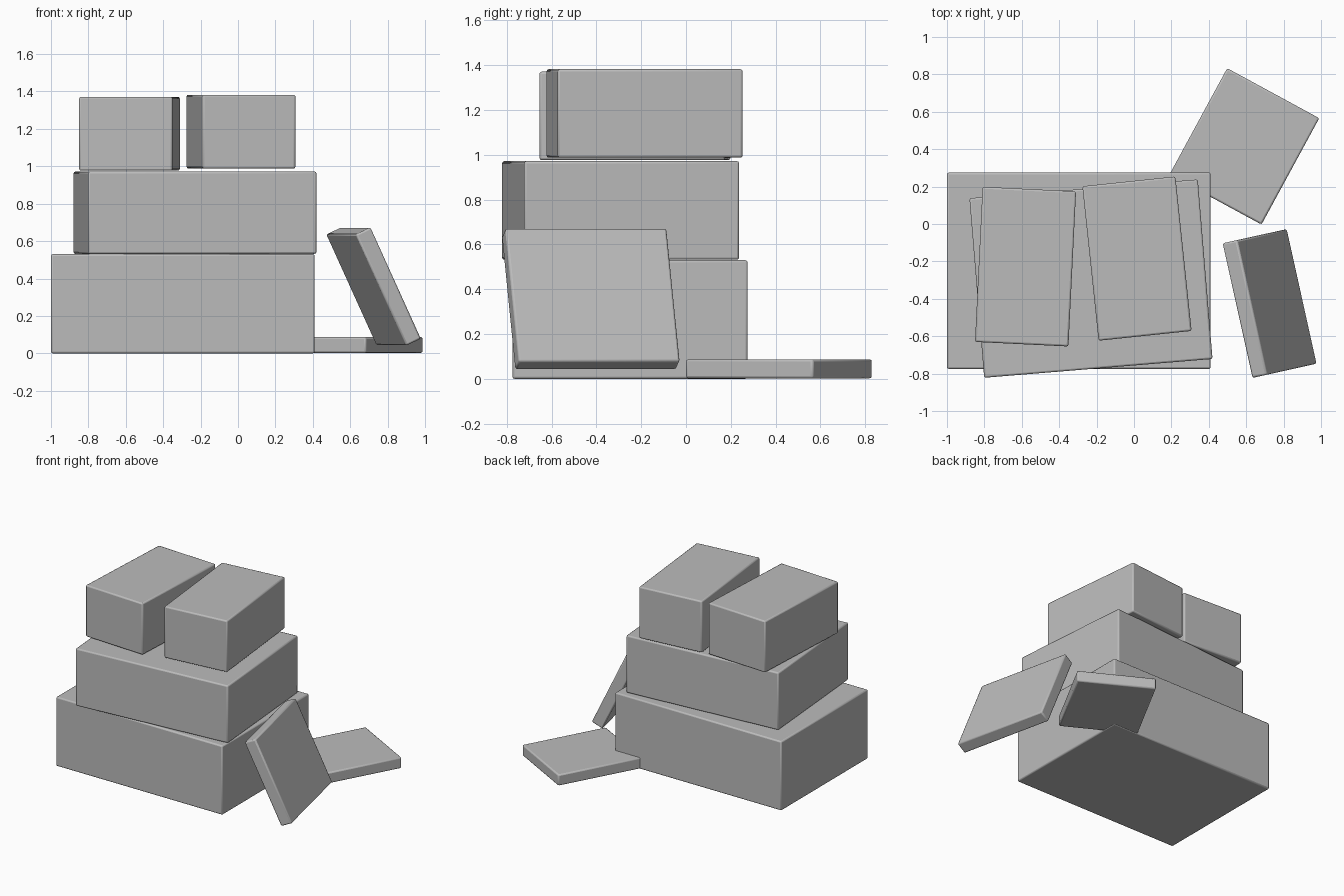
import bpy
from math import radians

cube = bpy.data.objects.get("Cube")
if cube:
    bpy.data.objects.remove(cube, do_unlink=True)

# One plain grey for every block
GREY = (0.5, 0.5, 0.5, 1)
grey = bpy.data.materials.new("plain grey")
grey.use_nodes = True
grey.diffuse_color = GREY
grey.node_tree.nodes["Principled BSDF"].inputs["Base Color"].default_value = GREY


def block(name, size, centre, yaw=0, tilt=0):
    """Box with narrow rounded edges, tilted about its own y, then turned about z."""
    bpy.ops.mesh.primitive_cube_add(size=1, location=centre)
    ob = bpy.context.object
    ob.name = name
    ob.scale = size
    bpy.ops.object.transform_apply(location=False, rotation=False, scale=True)
    ob.rotation_euler = (0, radians(tilt), radians(yaw))
    ob.data.materials.append(grey)
    bevel = ob.modifiers.new("soft edges", "BEVEL")
    bevel.width = 0.01
    bevel.segments = 2
    bpy.ops.object.shade_smooth_by_angle(angle=radians(40))
    return ob


# Stacked blocks
block("base_block", (1.41, 1.05, 0.53), (-0.295, -0.25, 0.265))
block("middle_block", (1.225, 0.963, 0.44), (-0.23, -0.292, 0.752), yaw=4.7)
block("top_right_block", (0.50, 0.83, 0.395), (-0.58, -0.228, 1.174), yaw=-2.8)
block("top_left_block", (0.50, 0.83, 0.395), (0.016, -0.185, 1.185), yaw=6)

# Loose slabs: one flat on the ground, one leaning
block("flat_slab", (0.56, 0.647, 0.085), (0.59, 0.415, 0.045), yaw=-28.5)
block("leaning_slab", (0.09, 0.737, 0.656), (0.725, -0.425, 0.357), yaw=12.5, tilt=-24.9)
